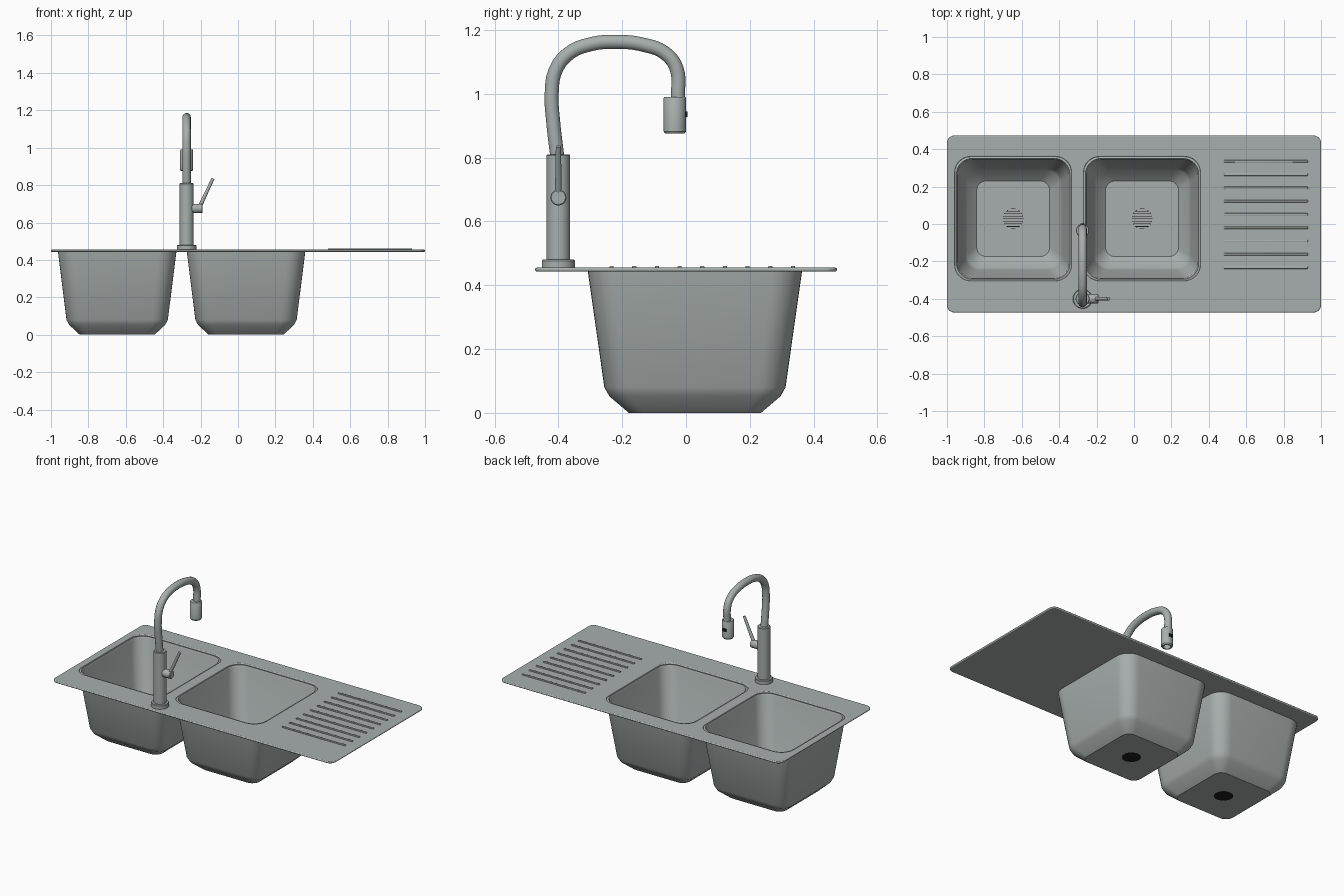
import bpy, bmesh, math
from mathutils import Vector

default = bpy.data.objects.get("Cube")
if default:
    bpy.data.objects.remove(default)


def material(name, rgb):
    m = bpy.data.materials.new(name)
    m.use_nodes = True
    m.diffuse_color = (*rgb, 1)
    m.node_tree.nodes["Principled BSDF"].inputs["Base Color"].default_value = (*rgb, 1)
    return m


steel = material("brushed steel", (0.39, 0.43, 0.42))
black = material("black", (0.01, 0.01, 0.01))


def smooth(obj, angle=35):
    bpy.ops.object.select_all(action='DESELECT')
    obj.select_set(True)
    bpy.context.view_layer.objects.active = obj
    if obj.type == 'CURVE':
        bpy.ops.object.convert(target='MESH')
    bpy.ops.object.shade_smooth_by_angle(angle=math.radians(angle))


def outline(hx, hy, r, steps=8):
    """Rounded rectangle; a circle when r equals both half sizes."""
    pts = []
    for k, (sx, sy) in enumerate([(1, 1), (-1, 1), (-1, -1), (1, -1)]):
        for i in range(steps + 1):
            a = math.pi / 2 * (k + i / steps)
            pts.append((sx * (hx - r) + r * math.cos(a), sy * (hy - r) + r * math.sin(a)))
    return pts


def finish(name, bm, loc, mat):
    bmesh.ops.remove_doubles(bm, verts=bm.verts, dist=1e-5)
    bmesh.ops.recalc_face_normals(bm, faces=bm.faces)
    me = bpy.data.meshes.new(name)
    bm.to_mesh(me)
    bm.free()
    obj = bpy.data.objects.new(name, me)
    bpy.context.collection.objects.link(obj)
    obj.location = loc
    me.materials.append(mat)
    smooth(obj)
    return obj


def loft(name, rings, loc, mat=steel, loop=False):
    """Skin rounded outlines (hx, hy, r, z); loop joins last ring to first."""
    bm = bmesh.new()
    rows = [[bm.verts.new((x, y, z)) for x, y in outline(hx, hy, r)] for hx, hy, r, z in rings]
    n = len(rows[0])
    for a, b in zip(rows, rows[1:] + (rows[:1] if loop else [])):
        for i in range(n):
            j = (i + 1) % n
            bm.faces.new((a[i], a[j], b[j], b[i]))
    if not loop:
        bm.faces.new(rows[0])
        bm.faces.new(rows[-1])
    return finish(name, bm, loc, mat)


def turned(name, profile, loc, mat=steel, loop=False):
    return loft(name, [(r, r, r, z) for r, z in profile], loc, mat, loop)


def box(name, size, loc, mat=steel):
    bm = bmesh.new()
    bmesh.ops.create_cube(bm, size=1)
    bmesh.ops.scale(bm, vec=size, verts=bm.verts)
    return finish(name, bm, loc, mat)


# Deck with rounded edges and two bowl openings
BOWLS = {"right": -0.646, "left": 0.043}
BOWL_Y = 0.028
EDGE = 0.005
curve = bpy.data.curves.new("deck", 'CURVE')
curve.dimensions = '2D'
curve.fill_mode = 'BOTH'
curve.extrude = 0.001
curve.bevel_depth = EDGE
curve.bevel_resolution = 2


def add_outline(cx, cy, hx, hy, r):
    pts = outline(hx, hy, r)
    s = curve.splines.new('POLY')
    s.points.add(len(pts) - 1)
    for p, (x, y) in zip(s.points, pts):
        p.co = (cx + x, cy + y, 0, 1)
    s.use_cyclic_u = True


add_outline(0, 0, 1 - EDGE, 0.473 - EDGE, 0.035)
for cx in BOWLS.values():
    add_outline(cx, BOWL_Y, 0.312 + EDGE, 0.332 + EDGE, 0.09)
deck = bpy.data.objects.new("deck", curve)
bpy.context.collection.objects.link(deck)
deck.location.z = 0.449
curve.materials.append(steel)
smooth(deck)

# Bowls: thin shells with a drain hole, plus a slatted drain
DRAIN = 0.055
outer = [(0.200, 0.207, 0.05, 0), (0.256, 0.268, 0.075, 0.052),
         (0.271, 0.284, 0.085, 0.08), (0.317, 0.336, 0.095, 0.446)]
inner = [(0.303, 0.323, 0.085, 0.450), (0.298, 0.318, 0.085, 0.438),
         (0.261, 0.274, 0.08, 0.085), (0.247, 0.259, 0.07, 0.06), (0.195, 0.202, 0.05, 0.01)]
hole = [(DRAIN, DRAIN, DRAIN, 0.01), (DRAIN, DRAIN, DRAIN, 0)]
for side, cx in BOWLS.items():
    loft(side + "_bowl", outer + inner + hole, (cx, BOWL_Y, 0), loop=True)
    turned(side + "_drain_shadow", [(DRAIN, 0.001), (DRAIN, 0.004)], (cx, BOWL_Y, 0), black)
    for i in range(8):
        y = (i - 3.5) * 0.0135
        chord = 2 * math.sqrt(DRAIN ** 2 - y ** 2)
        box(f"{side}_drain_slat_{i + 1}", (chord, 0.009, 0.007), (cx, BOWL_Y + y, 0.0075))

# Draining ridges
for i in range(9):
    ridge = box(f"draining_ridge_{i + 1}", (0.45, 0.013, 0.010), (0.705, -0.233 + 0.071 * i, 0.456))
    bevel = ridge.modifiers.new("round", 'BEVEL')
    bevel.width = 0.003
    bevel.segments = 2

# Tap column
TAP_X, TAP_Y = -0.275, -0.4
turned("tap_flange", [(0.052, 0.453), (0.052, 0.476), (0.049, 0.48)], (TAP_X, TAP_Y, 0))
turned("tap_body", [(0.037, 0.478), (0.037, 0.807), (0.034, 0.81)], (TAP_X, TAP_Y, 0))

# Curved spout
path = [(-0.403, 0.80), (-0.416, 0.91), (-0.421, 1.0), (-0.408, 1.075), (-0.365, 1.128),
        (-0.3, 1.155), (-0.22, 1.163), (-0.13, 1.153), (-0.065, 1.127), (-0.03, 1.08), (-0.025, 0.985)]
tube = bpy.data.curves.new("spout", 'CURVE')
tube.dimensions = '3D'
tube.bevel_depth = 0.0225
tube.bevel_resolution = 5
tube.use_fill_caps = True
tube.resolution_u = 6
s = tube.splines.new('BEZIER')
s.bezier_points.add(len(path) - 1)
for p, (y, z) in zip(s.bezier_points, path):
    p.co = (TAP_X, y, z)
    p.handle_left_type = p.handle_right_type = 'AUTO'
tube.materials.append(steel)
spout = bpy.data.objects.new("spout", tube)
bpy.context.collection.objects.link(spout)
smooth(spout, 50)

# Spray head, hollow underneath, with a button at the back
turned("spray_head", [(0.0005, 0.99), (0.033, 0.99), (0.035, 0.987), (0.035, 0.882), (0.030, 0.875),
                      (0.022, 0.875), (0.022, 0.90), (0.0005, 0.90)],
       (TAP_X, -0.035, 0), loop=True)
box("spray_button", (0.022, 0.008, 0.018), (TAP_X, 0.0, 0.936), black)

# Side handle and lever
stub = turned("handle_stub", [(0.025, 0), (0.025, 0.052), (0.022, 0.055)], (TAP_X + 0.03, TAP_Y, 0.675))
stub.rotation_euler.y = math.pi / 2
start, end = Vector((-0.21, TAP_Y, 0.672)), Vector((-0.134, TAP_Y, 0.835))
lever = turned("handle_lever", [(0.011, 0), (0.008, (end - start).length)], start)
lever.rotation_euler = (end - start).to_track_quat('Z', 'Y').to_euler()
